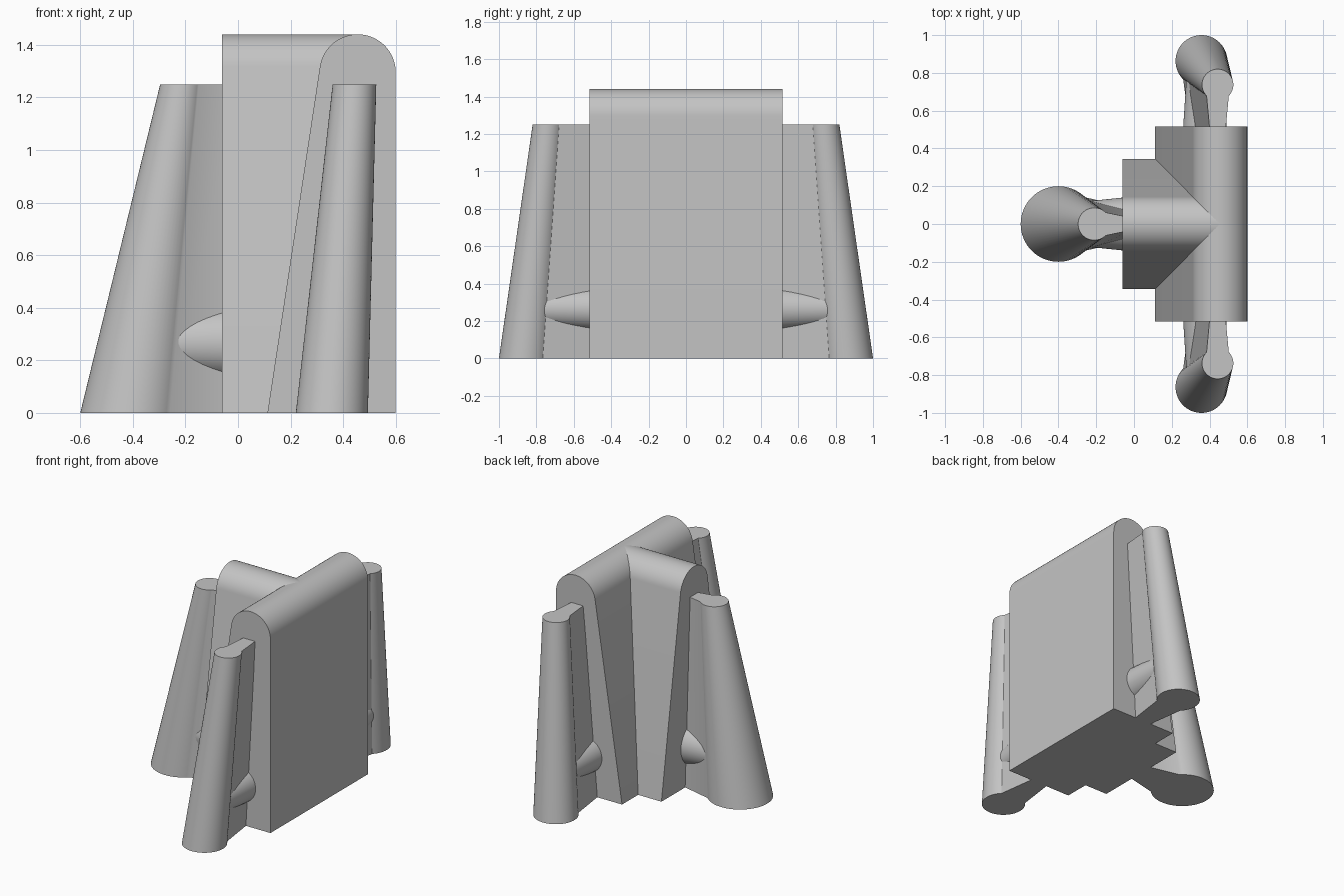
import bpy, math
from mathutils import Vector

cube = bpy.data.objects.get("Cube")
if cube:
    bpy.data.objects.remove(cube)

grey = bpy.data.materials.new("plain grey")
grey.use_nodes = True
colour = (0.55, 0.55, 0.55, 1)
grey.diffuse_color = colour
grey.node_tree.nodes["Principled BSDF"].inputs["Base Color"].default_value = colour

HEIGHT = 1.25   # top of the buttress columns
ROUND = 0.145   # radius of the rounded wall tops
CROWN = 1.295   # height of the rounding centre


def loft(name, ring_a, ring_b):
    """Closed solid between two matching outlines, smooth with sharp edges."""
    n = len(ring_a)
    faces = [(i, (i + 1) % n, n + (i + 1) % n, n + i) for i in range(n)]
    faces += [tuple(reversed(range(n))), tuple(range(n, 2 * n))]
    mesh = bpy.data.meshes.new(name)
    mesh.from_pydata([tuple(p) for p in ring_a + ring_b], [], faces)
    obj = bpy.data.objects.new(name, mesh)
    bpy.context.collection.objects.link(obj)
    mesh.materials.append(grey)
    bpy.ops.object.select_all(action='DESELECT')
    obj.select_set(True)
    bpy.context.view_layer.objects.active = obj
    # make all faces point outwards
    bpy.ops.object.mode_set(mode='EDIT')
    bpy.ops.mesh.select_all(action='SELECT')
    bpy.ops.mesh.normals_make_consistent(inside=False)
    bpy.ops.object.mode_set(mode='OBJECT')
    bpy.ops.object.shade_smooth_by_angle(angle=math.radians(30))
    return obj


def wall_profile(centre, foot_a, foot_b, tilt_a, tilt_b, steps=32):
    """Upright profile with feet on the ground and a tangent round top."""
    pts = [(foot_b, 0), (foot_a, 0)]
    start, end = math.pi - tilt_a, tilt_b
    for i in range(steps + 1):
        a = start + (end - start) * i / steps
        pts.append((centre + ROUND * math.cos(a), CROWN + ROUND * math.sin(a)))
    return pts


tilt = math.radians(8.8)

# main wall: vertical back, sloping inner face
profile = wall_profile(0.455, 0.112, 0.6, tilt, 0)
loft("main_wall", [Vector((x, -0.515, z)) for x, z in profile],
     [Vector((x, 0.515, z)) for x, z in profile])

# cross wall: both faces slope
profile = wall_profile(0, -0.345, 0.345, tilt, tilt)
loft("cross_wall", [Vector((-0.06, y, z)) for y, z in profile],
     [Vector((0.455, y, z)) for y, z in profile])


def section(centre, radius, inward, reach, half, z, steps=48):
    """Round column outline that runs into a tapering fin towards the wall."""
    c, d = Vector((*centre, z)), Vector((*inward, 0))
    side = Vector((-d.y, d.x, 0))
    pts = []
    for i in range(steps + 1):
        a = math.pi / 4 + 1.5 * math.pi * i / steps
        pts.append(c + radius * (math.cos(a) * d + math.sin(a) * side))
    pts += [c + reach * d - half * side, c + reach * d + half * side]
    return pts


def strut(name, start, end, r_start, r_end, steps=48):
    """Tapered round bar."""
    start, end = Vector(start), Vector(end)
    d = (end - start).normalized()
    side = d.cross(Vector((0, 0, 1))).normalized()
    up = side.cross(d)
    turns = [2 * math.pi * i / steps for i in range(steps)]
    rings = [[p + r * (math.cos(a) * side + math.sin(a) * up) for a in turns]
             for p, r in ((start, r_start), (end, r_end))]
    loft(name, *rings)


# large buttress at the end of the cross wall
loft("cross_wall_buttress",
     section((-0.4, 0), 0.2, (1, 0), 0.4, 0.08, 0),
     section((-0.21, 0), 0.086, (1, 0), 0.21, 0.03, HEIGHT))
strut("cross_wall_strut", (0, 0, 0.265), (-0.3, 0, 0.265), 0.146, 0.115)

# matching buttresses at both ends of the main wall
for name, s in (("front", -1), ("back", 1)):
    loft(name + "_buttress",
         section((0.357, s * 0.863), 0.137, (0, -s), 0.4, 0.055, 0),
         section((0.443, s * 0.737), 0.083, (0, -s), 0.27, 0.039, HEIGHT))
    strut(name + "_strut", (0.376, s * 0.46, 0.265), (0.374, s * 0.8, 0.265),
          0.119, 0.095)
